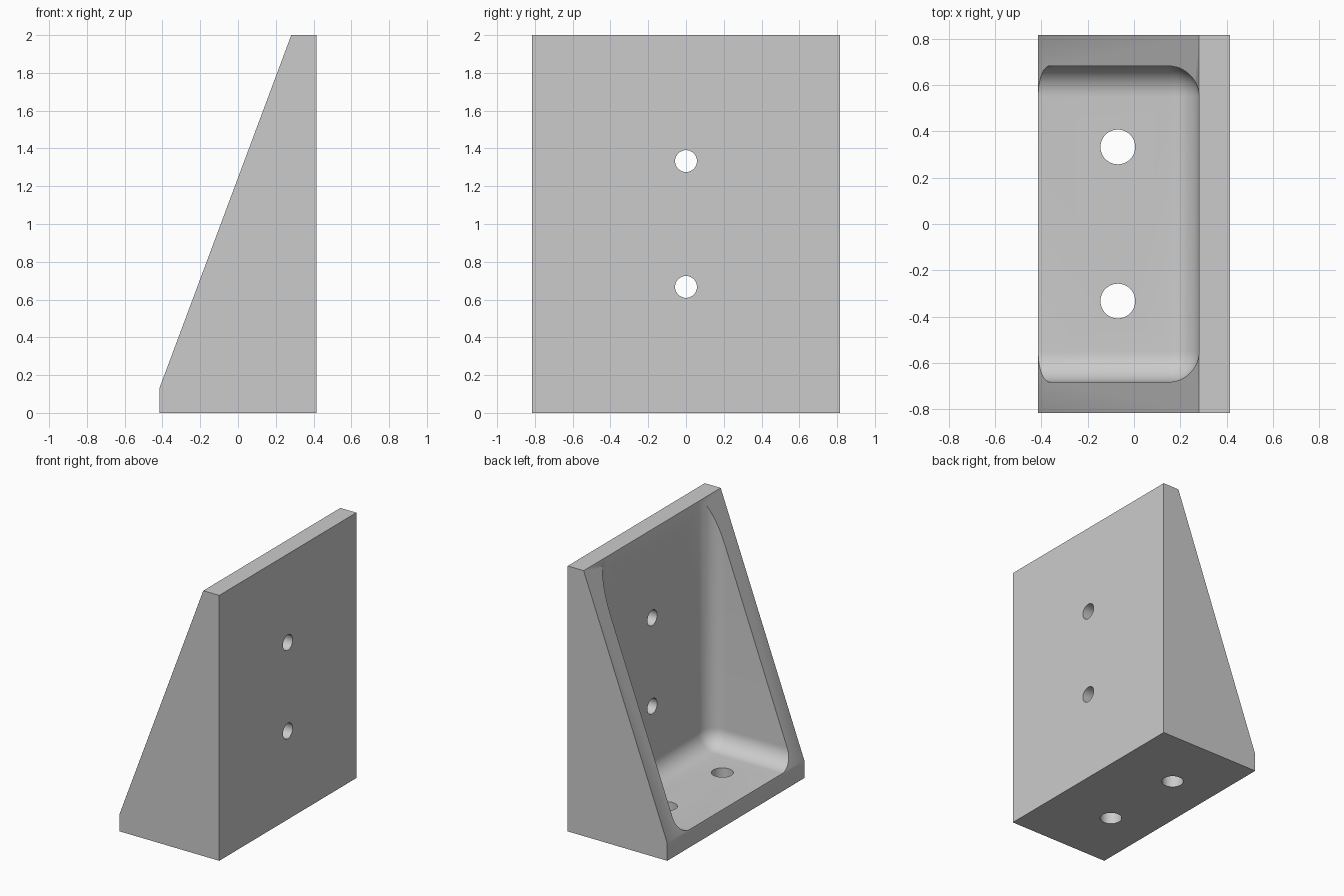
import bpy, bmesh
from math import pi
from mathutils import Matrix, Vector

if "Cube" in bpy.data.objects:
    bpy.data.objects.remove(bpy.data.objects["Cube"])

HALF_X, HALF_Y, HEIGHT, WALL = 0.415, 0.816, 2.0, 0.133
FILLET = 0.133


def make_object(name, bm):
    bmesh.ops.recalc_face_normals(bm, faces=bm.faces)
    mesh = bpy.data.meshes.new(name)
    bm.to_mesh(mesh)
    bm.free()
    obj = bpy.data.objects.new(name, mesh)
    bpy.context.collection.objects.link(obj)
    return obj


def cut(body, cutter):
    cutter.hide_render = True
    mod = body.modifiers.new("cut", "BOOLEAN")
    mod.operation, mod.solver, mod.object = "DIFFERENCE", "EXACT", cutter
    bpy.context.view_layer.objects.active = body
    bpy.ops.object.modifier_apply(modifier=mod.name)
    bpy.data.objects.remove(cutter)


def hole(body, radius, location, rotation):
    bm = bmesh.new()
    bmesh.ops.create_cone(bm, cap_ends=True, segments=48, radius1=radius, radius2=radius,
                          depth=0.4, matrix=Matrix.Translation(location) @ rotation)
    cut(body, make_object("hole_cutter", bm))


# Wedge-shaped body: side profile extruded across the width
profile = [(-HALF_X, 0), (HALF_X, 0), (HALF_X, HEIGHT), (HALF_X - WALL, HEIGHT), (-HALF_X, WALL)]
bm = bmesh.new()
side = bm.faces.new([bm.verts.new((x, -HALF_Y, z)) for x, z in profile])
walls = bmesh.ops.extrude_face_region(bm, geom=[side])
bmesh.ops.translate(bm, vec=(0, 2 * HALF_Y, 0),
                    verts=[v for v in walls["geom"] if isinstance(v, bmesh.types.BMVert)])
bracket = make_object("angle_bracket", bm)

# Pocket with rounded inner edges, open to the sloping side
low = Vector((-0.9, -HALF_Y + WALL, WALL + 0.001))
high = Vector((HALF_X - WALL - 0.001, HALF_Y - WALL, 2.6))
bm = bmesh.new()
bmesh.ops.create_cube(bm, size=1, matrix=Matrix.Translation((low + high) / 2)
                      @ Matrix.Diagonal((high - low).to_4d()))


def is_inner(edge):
    mid = (edge.verts[0].co + edge.verts[1].co) / 2
    return mid.x > low.x + 0.01 and mid.z < high.z - 0.01 and (
        mid.z < low.z + 0.01 or mid.x > high.x - 0.01)


bmesh.ops.bevel(bm, geom=[e for e in bm.edges if is_inner(e)], offset=FILLET,
                offset_type="OFFSET", segments=12, profile=0.5, affect="EDGES")
cut(bracket, make_object("pocket_cutter", bm))

# Bolt holes through the base and the upright plate
for sign in (-1, 1):
    hole(bracket, 0.075, (-0.07, sign * 0.333, 0.07), Matrix.Identity(4))
    hole(bracket, 0.058, (0.35, 0, 1 + sign * 0.333), Matrix.Rotation(pi / 2, 4, "Y"))

# Plain grey finish
grey = bpy.data.materials.new("plain_grey")
grey.use_nodes = True
colour = (0.6, 0.6, 0.6, 1)
grey.diffuse_color = colour
grey.node_tree.nodes["Principled BSDF"].inputs["Base Color"].default_value = colour
bracket.data.materials.clear()
bracket.data.materials.append(grey)

bpy.ops.object.select_all(action="DESELECT")
bracket.select_set(True)
bpy.context.view_layer.objects.active = bracket
bpy.ops.object.shade_smooth_by_angle(angle=pi / 6)
